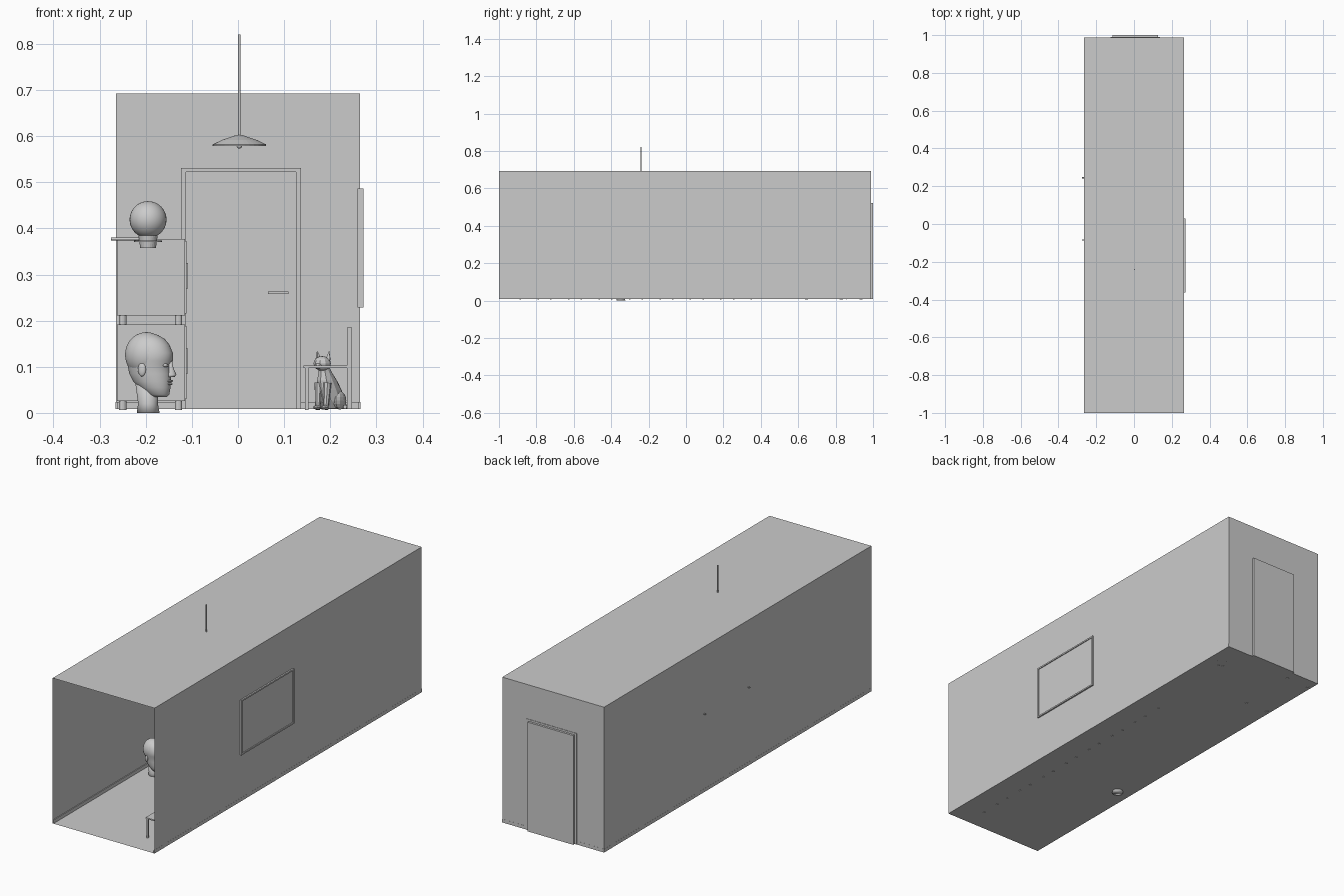
import bpy, bmesh, math
from mathutils import Vector, Matrix

if "Cube" in bpy.data.objects:
    bpy.data.objects.remove(bpy.data.objects["Cube"])

grey = bpy.data.materials.new("plain_grey")
grey.diffuse_color = (0.6, 0.6, 0.6, 1)
grey.use_nodes = True
grey.node_tree.nodes["Principled BSDF"].inputs["Base Color"].default_value = grey.diffuse_color


def make(name, bm, smooth=False):
    me = bpy.data.meshes.new(name)
    bm.to_mesh(me)
    bm.free()
    me.materials.append(grey)
    ob = bpy.data.objects.new(name, me)
    bpy.context.collection.objects.link(ob)
    if smooth:
        for p in me.polygons:
            p.use_smooth = True
    return ob


def box(name, x0, x1, y0, y1, z0, z1):
    bm = bmesh.new()
    m = Matrix.Translation(((x0+x1)/2, (y0+y1)/2, (z0+z1)/2)) @ Matrix.Diagonal((x1-x0, y1-y0, z1-z0, 1))
    bmesh.ops.create_cube(bm, size=1, matrix=m)
    return make(name, bm)


def rod(name, a, b, r0, r1=None, n=12):
    a, b = Vector(a), Vector(b)
    d = b - a
    bm = bmesh.new()
    m = Matrix.Translation((a+b)/2) @ d.to_track_quat('Z', 'Y').to_matrix().to_4x4()
    bmesh.ops.create_cone(bm, cap_ends=True, segments=n, radius1=r0,
                          radius2=r0 if r1 is None else r1, depth=d.length, matrix=m)
    return make(name, bm)


def ball(name, c, r, u=24, v=16, rot=0, smooth=True):
    bm = bmesh.new()
    m = Matrix.Translation(c) @ Matrix.Rotation(rot, 4, 'Z') @ Matrix.Diagonal((*r, 1))
    bmesh.ops.create_uvsphere(bm, u_segments=u, v_segments=v, radius=1, matrix=m)
    return make(name, bm, smooth)


def loft(name, rings, n=24, loc=(0, 0, 0), rot=0, smooth=True):
    """rings: (z, back, front, half width); the front points to local +x"""
    bm = bmesh.new()
    loops = []
    for z, b, f, w in rings:
        c, h = (b+f)/2, (f-b)/2
        loops.append([bm.verts.new((c + h*math.cos(2*math.pi*i/n), w*math.sin(2*math.pi*i/n), z)) for i in range(n)])
    for p, q in zip(loops, loops[1:]):
        for i in range(n):
            bm.faces.new((p[i], p[(i+1) % n], q[(i+1) % n], q[i]))
    bm.faces.new(loops[0][::-1])
    bm.faces.new(loops[-1])
    bm.transform(Matrix.Translation(loc) @ Matrix.Rotation(rot, 4, 'Z'))
    return make(name, bm, smooth)


# corridor shell, open at the front
W, FL, CE, BK = 0.265, 0.008, 0.692, 0.988
shell = box("corridor_shell", -W, W, -1, BK, FL, CE)
bm = bmesh.new()
bm.from_mesh(shell.data)
bm.normal_update()
bmesh.ops.delete(bm, geom=[f for f in bm.faces if f.normal.y < -0.5], context='FACES')
bm.to_mesh(shell.data)
bm.free()

# skirting boards
for s, nm in ((-1, "left"), (1, "right")):
    a, b = sorted((s*(W-0.004), s*(W+0.0005)))
    box(nm + "_skirting", a, b, -1, BK, FL, 0.024)
box("back_skirting_left", -W, -0.125, BK-0.004, BK+0.0005, FL, 0.024)
box("back_skirting_right", 0.137, W, BK-0.004, BK+0.0005, FL, 0.024)

# door, frame and handle
box("door", -0.113, 0.126, 0.98, 1.0, FL, 0.522)
box("door_frame_left", -0.124, -0.113, 0.974, 0.99, FL, 0.531)
box("door_frame_right", 0.126, 0.137, 0.974, 0.99, FL, 0.531)
box("door_frame_top", -0.113, 0.126, 0.974, 0.99, 0.522, 0.531)
box("door_handle", 0.065, 0.109, 0.958, 0.963, 0.258, 0.263)
rod("door_handle_neck", (0.103, 0.982, 0.2605), (0.103, 0.96, 0.2605), 0.003)

# picture on the right wall
y0, y1, z0, z1 = -0.362, 0.03, 0.228, 0.487
t = 0.007
box("picture_panel", 0.262, 0.268, y0+t, y1-t, z0+t, z1-t)
for nm, e in (("bottom", (y0, y1, z0, z0+t)), ("top", (y0, y1, z1-t, z1)),
              ("near", (y0, y0+t, z0+t, z1-t)), ("far", (y1-t, y1, z0+t, z1-t))):
    box("picture_frame_" + nm, 0.259, 0.272, *e)

# pendant lamp
px, py = 0.003, -0.24
rod("pendant_cord", (px, py, 0.595), (px, py, 0.82), 0.0025)
loft("pendant_shade", [(0.579, -0.058, 0.058, 0.058), (0.582, -0.058, 0.058, 0.058),
                       (0.592, -0.037, 0.037, 0.037), (0.599, -0.016, 0.016, 0.016),
                       (0.602, -0.008, 0.008, 0.008)], 32, (px, py, 0), 0, False)
ball("pendant_bulb", (px, py, 0.579), (0.006, 0.006, 0.006), 12, 8)

# globe wall lamps
for i, y in enumerate((-0.085, 0.245)):
    nm = f"wall_lamp_{i+1}"
    x = -0.195
    rod(nm + "_arm", (-0.275, y, 0.377), (x, y, 0.377), 0.003)
    ball(nm + "_globe", (x, y, 0.419), (0.04, 0.04, 0.04), 32, 20)
    rod(nm + "_cup", (x, y, 0.358), (x, y, 0.385), 0.017, 0.021, 24)
    rod(nm + "_disc", (x, y, 0.370), (x, y, 0.374), 0.03, None, 24)

# two stacked cabinets
cy0, cy1 = 0.63, 0.95
for nm, zb in (("lower", 0.008), ("upper", 0.193)):
    box(nm + "_cabinet_body", -0.262, -0.115, cy0, cy1, zb+0.018, zb+0.184)
    mid = (cy0+cy1)/2
    for j, (a, b) in enumerate(((cy0+0.004, mid-0.001), (mid+0.001, cy1-0.004))):
        box(f"{nm}_cabinet_door_{j+1}", -0.115, -0.112, a, b, zb+0.022, zb+0.18)
        h = mid + (-0.012 if j == 0 else 0.012)
        box(f"{nm}_cabinet_handle_{j+1}", -0.112, -0.108, h-0.003, h+0.003, zb+0.077, zb+0.132)
    for fx in (-0.25, -0.129):
        for fy in (cy0+0.015, cy1-0.015):
            rod(nm + "_cabinet_foot", (fx, fy, zb-0.002), (fx, fy, zb+0.018), 0.008)

# row of chairs along the right wall
for i in range(8):
    y = -0.838 + i*0.163
    nm = f"chair_{i+1}"
    box(nm + "_seat", 0.142, 0.24, y-0.052, y+0.052, 0.097, 0.103)
    for s in (-1, 1):
        c = y + s*0.047
        box(nm + "_front_leg", 0.145, 0.153, c-0.004, c+0.004, 0.006, 0.098)
        box(nm + "_back_post", 0.236, 0.247, c-0.004, c+0.004, FL, 0.185)
    box(nm + "_backrest", 0.237, 0.246, y-0.046, y+0.046, 0.128, 0.184)

# sculpted bust
hx, hy, hr = -0.19, -0.35, math.radians(-20)
base = (hx, hy, 0)
loft("bust_neck", [(0, -0.03, 0.02, 0.024), (0.02, -0.027, 0.016, 0.021), (0.07, -0.034, 0.018, 0.024)], 32, base, hr)
loft("bust_head", [(0.034, 0.008, 0.037, 0.012), (0.040, -0.008, 0.043, 0.02), (0.055, -0.025, 0.045, 0.028),
                   (0.068, -0.038, 0.046, 0.032), (0.085, -0.047, 0.046, 0.035), (0.104, -0.051, 0.045, 0.037),
                   (0.113, -0.053, 0.05, 0.039), (0.130, -0.052, 0.05, 0.04), (0.148, -0.046, 0.042, 0.036),
                   (0.160, -0.036, 0.032, 0.029), (0.169, -0.021, 0.016, 0.017), (0.173, -0.006, 0.002, 0.004)],
     36, base, hr)


def on_head(f, s, z):
    return Vector(base) + Matrix.Rotation(hr, 3, 'Z') @ Vector((f, s, z))


ball("bust_hair", on_head(-0.009, 0, 0.126), (0.047, 0.0425, 0.049), 32, 20, hr)
loft("bust_nose", [(0.078, 0.036, 0.056, 0.009), (0.083, 0.036, 0.06, 0.008), (0.098, 0.036, 0.053, 0.005),
                   (0.113, 0.036, 0.05, 0.005)], 12, base, hr)
ball("bust_upper_lip", on_head(0.045, 0, 0.069), (0.006, 0.011, 0.003), 12, 8, hr)
ball("bust_lower_lip", on_head(0.045, 0, 0.063), (0.005, 0.009, 0.003), 12, 8, hr)
for s in (-1, 1):
    ball("bust_ear", on_head(-0.006, s*0.037, 0.094), (0.009, 0.005, 0.015), 16, 10, hr)
    ball("bust_eye", on_head(0.041, s*0.016, 0.103), (0.005, 0.008, 0.004), 12, 8, hr)

# sitting cat
cx, cy, cr = 0.19, 0.845, math.radians(-120)
cat = (cx, cy, 0)


def on_cat(f, s, z):
    return Vector(cat) + Matrix.Rotation(cr, 3, 'Z') @ Vector((f, s, z))


loft("cat_body", [(0.009, -0.055, 0.0, 0.024), (0.025, -0.06, 0.012, 0.028), (0.05, -0.05, 0.019, 0.025),
                  (0.07, -0.034, 0.022, 0.02), (0.088, -0.016, 0.02, 0.014), (0.102, -0.004, 0.02, 0.011)],
     10, cat, cr, False)
ball("cat_head", on_cat(0.015, 0, 0.107), (0.02, 0.0185, 0.016), 10, 8, cr, False)
ball("cat_muzzle", on_cat(0.032, 0, 0.102), (0.008, 0.008, 0.006), 8, 6, cr, False)
for s in (-1, 1):
    rod("cat_ear", on_cat(0.01, s*0.012, 0.116), on_cat(0.011, s*0.015, 0.134), 0.007, 0.0005, 4)
    rod("cat_front_leg", on_cat(0.017, s*0.01, 0.007), on_cat(0.012, s*0.011, 0.065), 0.0055, 0.009, 8)
    ball("cat_front_paw", on_cat(0.021, s*0.01, 0.012), (0.01, 0.007, 0.005), 8, 6, cr, False)
    ball("cat_haunch", on_cat(-0.025, s*0.021, 0.027), (0.024, 0.01, 0.02), 10, 8, cr, False)
tail = [(-0.052, 0, 0.014), (-0.056, 0.02, 0.013), (-0.044, 0.036, 0.013), (-0.018, 0.038, 0.013)]
for a, b in zip(tail, tail[1:]):
    rod("cat_tail", on_cat(*a), on_cat(*b), 0.005, 0.0045, 8)
